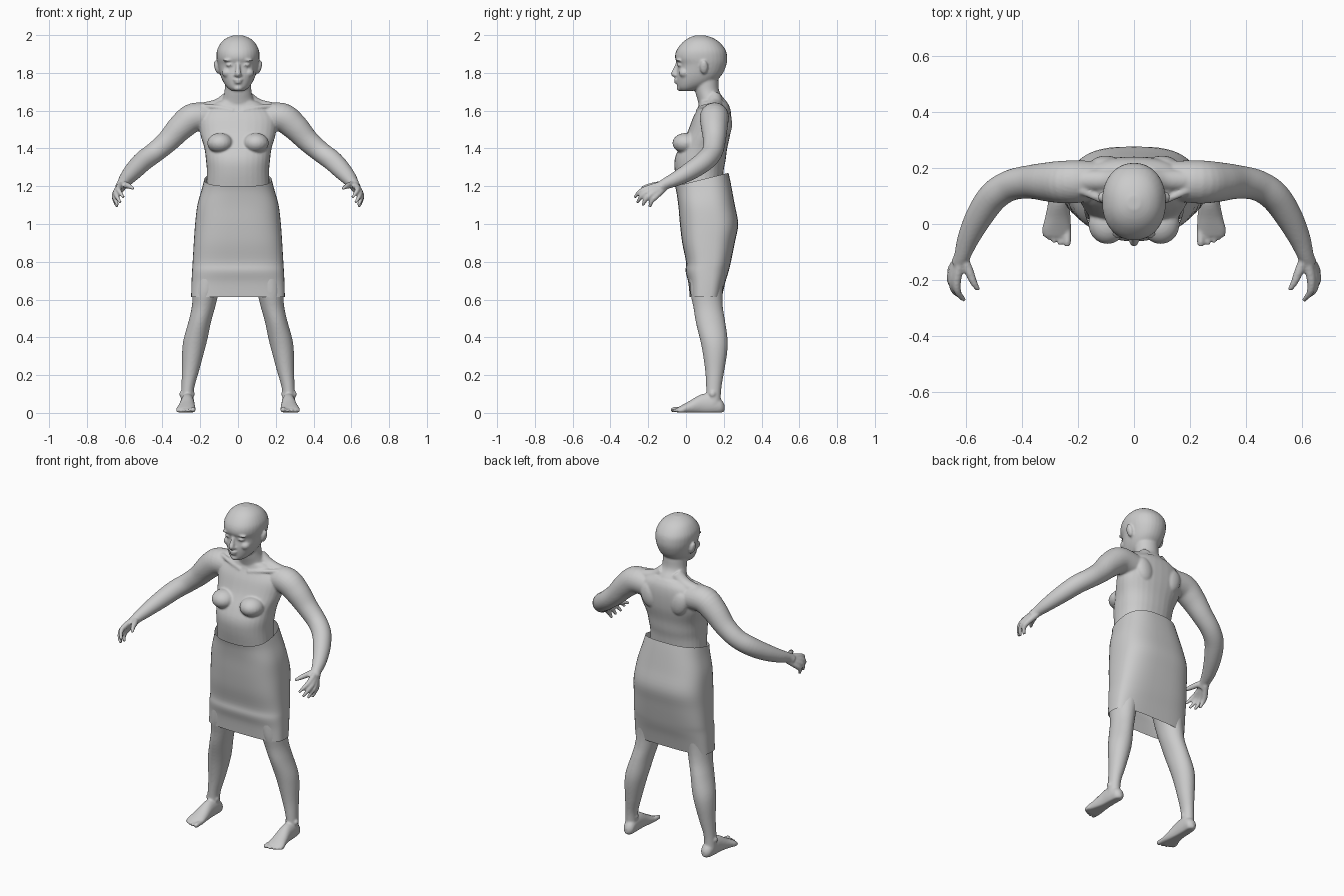
import bpy, bmesh, math
from mathutils import Vector, Matrix


def spline(rows, steps=5):
    """Catmull-Rom interpolation through rows of numbers."""
    out = []
    for i in range(len(rows) - 1):
        a, b, c, d = (rows[max(0, min(len(rows) - 1, i + k))] for k in (-1, 0, 1, 2))
        for s in range(steps):
            t = s / steps
            out.append([0.5 * (2 * q + (r - p) * t + (2 * p - 5 * q + 4 * r - w) * t * t
                               + (3 * q - p - 3 * r + w) * t ** 3)
                        for p, q, r, w in zip(a, b, c, d)])
    return out + [list(rows[-1])]


def power(v, e):
    return math.copysign(abs(v) ** e, v)


def bridge(bm, rings, cap=True):
    loops = [[bm.verts.new(p) for p in ring] for ring in rings]
    n = len(loops[0])
    for a, b in zip(loops, loops[1:]):
        for i in range(n):
            bm.faces.new((a[i], a[(i + 1) % n], b[(i + 1) % n], b[i]))
    if cap:
        bm.faces.new(loops[0][::-1])
        bm.faces.new(loops[-1])


def loft(bm, rows, axis='z', p=2.0, n=32):
    """Rows are (x, y, z, rx, r2): rings lie flat (z) or upright facing y (y)."""
    rings = []
    for x, y, z, rx, r2 in spline(rows):
        ring = []
        for i in range(n):
            a = 2 * math.pi * i / n
            u, v = rx * power(math.cos(a), 2 / p), r2 * power(math.sin(a), 2 / p)
            ring.append((x + u, y + v, z) if axis == 'z' else (x + u, y, max(0.002, z + v)))
        rings.append(ring)
    bridge(bm, rings)


def tube(bm, rows, n=20):
    """Rows are (x, y, z, radius): round limb along a path."""
    rows = spline(rows)
    pts = [Vector(r[:3]) for r in rows]
    rings = []
    for i, r in enumerate(rows):
        t = (pts[min(i + 1, len(pts) - 1)] - pts[max(i - 1, 0)]).normalized()
        u = t.cross(Vector((0.5, 0.5, 0.7))).normalized()
        v = t.cross(u)
        rings.append([pts[i] + r[3] * (u * math.cos(2 * math.pi * k / n)
                                       + v * math.sin(2 * math.pi * k / n)) for k in range(n)])
    bridge(bm, rings)


def ball(bm, loc, size, tilt=0.0):
    m = Matrix.Translation(loc) @ Matrix.Rotation(tilt, 4, 'Y') @ Matrix.Diagonal((*size, 1))
    bmesh.ops.create_uvsphere(bm, u_segments=20, v_segments=12, radius=1, matrix=m)


def flip(rows, s):
    return [(r[0] * s, *r[1:]) for r in rows]


def make(name, bm):
    bmesh.ops.recalc_face_normals(bm, faces=bm.faces)
    for f in bm.faces:
        f.smooth = True
    me = bpy.data.meshes.new(name)
    bm.to_mesh(me)
    bm.free()
    ob = bpy.data.objects.new(name, me)
    bpy.context.collection.objects.link(ob)
    return ob


body = bmesh.new()

# Torso, from hips to the base of the neck
loft(body, [(0, .12, .86, .15, .09), (0, .115, 1.0, .19, .125), (0, .08, 1.15, .172, .115),
            (0, .07, 1.27, .165, .128), (0, .075, 1.34, .170, .135), (0, .09, 1.40, .178, .128),
            (0, .12, 1.48, .200, .115), (0, .138, 1.56, .205, .102), (0, .148, 1.615, .165, .085),
            (0, .142, 1.65, .105, .072)], p=2.3)
# Neck
loft(body, [(0, .15, 1.60, .13, .075), (0, .137, 1.65, .09, .074), (0, .113, 1.70, .072, .064),
            (0, .105, 1.76, .07, .066), (0, .10, 1.80, .07, .066)])
# Head
loft(body, [(0, 0, 1.703, .030, .026), (0, .022, 1.72, .054, .064), (0, .05, 1.75, .077, .098),
            (0, .07, 1.79, .094, .120), (0, .084, 1.84, .106, .129), (0, .08, 1.88, .113, .138),
            (0, .08, 1.92, .111, .130), (0, .08, 1.96, .090, .100), (0, .078, 1.985, .060, .064),
            (0, .075, 1.999, .022, .024)], p=2.15)
# Nose, lips and chin
tube(body, [(0, -.042, 1.855, .010), (0, -.055, 1.82, .012), (0, -.064, 1.795, .016), (0, -.06, 1.785, .010)])
ball(body, (0, -.046, 1.763, ), (.027, .018, .007))
ball(body, (0, -.044, 1.749), (.022, .018, .007))
ball(body, (0, -.03, 1.72), (.026, .02, .017))

FINGERS = [((.632, -.198, 1.190), (.628, -.243, 1.172), (.605, -.272, 1.140)),
           ((.644, -.195, 1.174), (.642, -.235, 1.148), (.622, -.258, 1.112)),
           ((.650, -.180, 1.160), (.650, -.213, 1.130), (.636, -.230, 1.097)),
           ((.648, -.160, 1.146), (.650, -.182, 1.120), (.640, -.192, 1.090))]
TOES = [(.238, -.076, .014), (.264, -.072, .010), (.285, -.064, .010),
        (.303, -.055, .009), (.319, -.043, .009)]

for s in (1, -1):
    # Eyes, brows, nostrils, cheeks and ears
    ball(body, (s * .042, -.026, 1.842), (.023, .022, .011))
    ball(body, (s * .046, -.034, 1.868), (.034, .018, .008), s * .12)
    ball(body, (s * .012, -.054, 1.788), (.010, .014, .008))
    ball(body, (s * .055, -.008, 1.80), (.030, .030, .026))
    ball(body, (s * .112, .095, 1.83), (.013, .021, .037), s * .25)
    # Breasts, shoulder blades and collar bones
    ball(body, (s * .095, .0, 1.428), (.068, .072, .054))
    ball(body, (s * .10, .21, 1.53), (.055, .034, .075), s * .25)
    tube(body, flip([(.025, .065, 1.60, .013), (.10, .082, 1.615, .013), (.19, .12, 1.625, .014)], s))
    # Trapezius slope
    tube(body, flip([(.04, .15, 1.67, .04), (.10, .155, 1.625, .04), (.19, .155, 1.602, .04)], s))
    # Arm
    tube(body, flip([(.13, .155, 1.56, .07), (.23, .150, 1.565, .077), (.30, .150, 1.515, .071),
                     (.37, .150, 1.44, .060), (.44, .138, 1.38, .055), (.50, .10, 1.335, .054),
                     (.55, .03, 1.285, .049), (.59, -.05, 1.24, .039), (.613, -.115, 1.21, .029),
                     (.625, -.14, 1.19, .028)], s), 28)
    # Palm and fingers
    for k, (a, b, c) in enumerate(FINGERS):
        start = (.613, -.11, 1.215 - .007 * k, .018)
        tube(body, flip([start, (*a, .0165), (*b, .0125), (*c, .008)], s), 14)
    tube(body, flip([(.612, -.115, 1.212, .018), (.590, -.165, 1.205, .017),
                     (.572, -.208, 1.198, .013), (.554, -.236, 1.187, .008)], s), 14)
    # Leg
    loft(body, flip([(.09, .115, .98, .09, .11), (.125, .115, .85, .098, .10), (.15, .11, .75, .088, .093),
                     (.17, .108, .64, .070, .085), (.183, .117, .56, .062, .078),
                     (.203, .13, .48, .060, .078), (.225, .147, .39, .063, .073),
                     (.238, .153, .32, .058, .065), (.252, .152, .22, .045, .050),
                     (.266, .147, .13, .034, .040), (.27, .145, .05, .034, .038)], s))
    # Foot, ankle bones and toes
    loft(body, flip([(.264, .204, .028, .012, .016), (.264, .185, .034, .031, .038),
                     (.267, .14, .046, .036, .056), (.268, .08, .044, .038, .054),
                     (.272, .02, .028, .046, .036), (.276, -.02, .018, .052, .024),
                     (.276, -.045, .014, .046, .014)], s), 'y')
    for dx in (-.03, .03):
        ball(body, (s * (.27 + dx), .14, .10), (.011, .016, .016))
    for x, y, r in TOES:
        tube(body, flip([(x, -.01, r + .004, r), (x, y + .012, r + .003, r), (x, y - .004, r + .002, r * .6)], s), 12)

# Blend all the overlapping parts into one smooth skin
skin = make("body", body)
remesh = skin.modifiers.new("blend", 'REMESH')
remesh.mode = 'VOXEL'
remesh.voxel_size = 0.006
remesh.use_smooth_shade = True
soften = skin.modifiers.new("soften", 'SMOOTH')
soften.factor = 0.5
soften.iterations = 4

# Skirt: open shell, rows are (z, front y, back y, half width, squareness, tilt)
SKIRT = [(1.235, -.058, .225, .178, 2.6, .25), (1.19, -.050, .237, .190, 2.6, .18),
         (1.10, -.040, .257, .215, 2.7, .05), (1.0, -.032, .276, .227, 2.8, 0),
         (.90, -.020, .258, .234, 2.9, 0), (.80, .0, .238, .240, 3, 0),
         (.75, -.002, .226, .243, 3, 0), (.69, .012, .208, .246, 3.2, 0), (.613, .02, .19, .248, 3.4, 0)]
skirt = bmesh.new()
rings = []
for z, front, back, w, p, tilt in spline(SKIRT, 4):
    cy, ry = (front + back) / 2, (back - front) / 2
    ring = []
    for i in range(48):
        a = 2 * math.pi * i / 48
        dy = ry * power(math.sin(a), 2 / p)
        ring.append((w * power(math.cos(a), 2 / p), cy + dy, z + tilt * dy))
    rings.append(ring)
bridge(skirt, rings, cap=False)
make("skirt", skirt)
